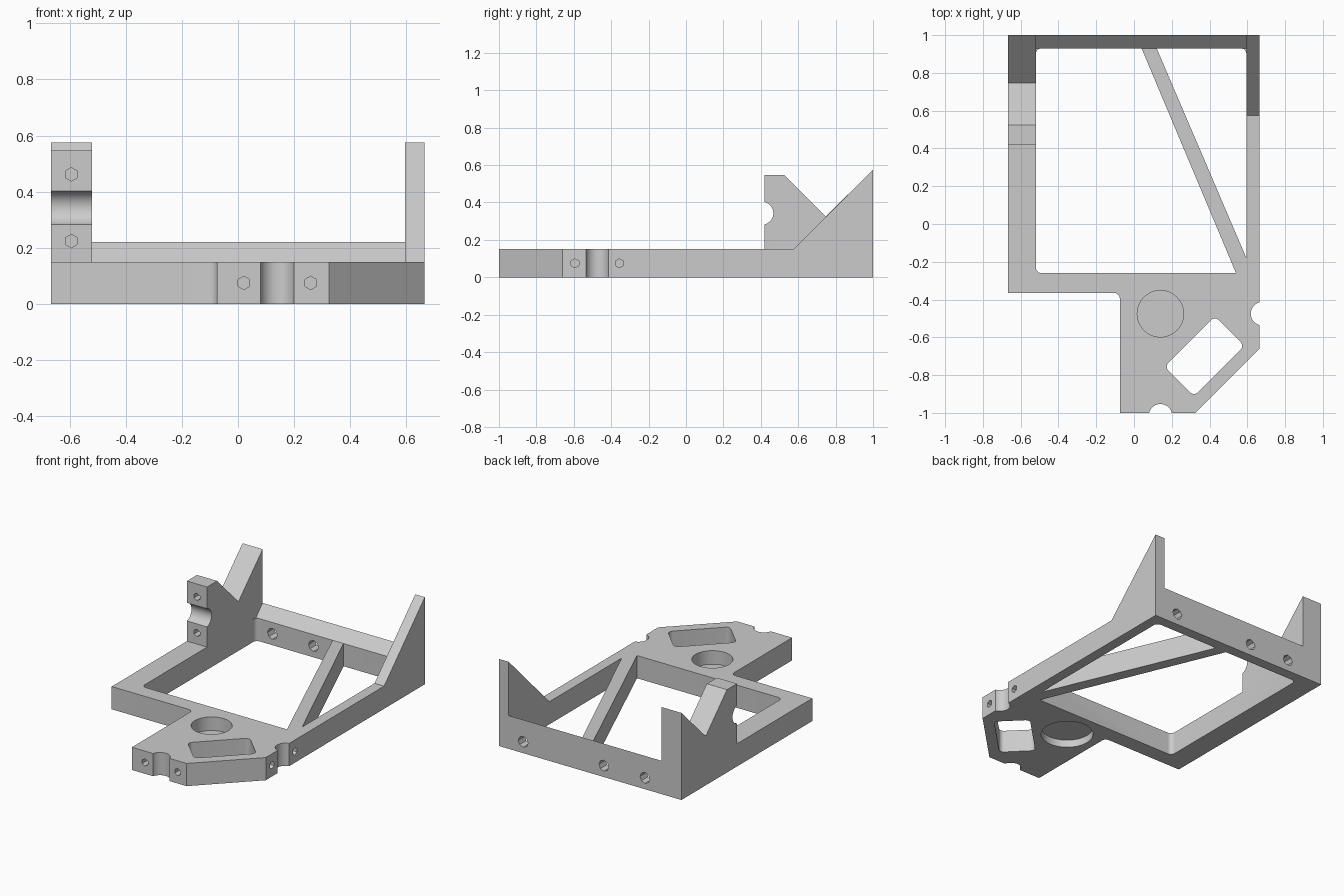
import bpy, bmesh
from math import sin, cos, pi, sqrt
from mathutils import Vector

old = bpy.data.objects.get("Cube")
if old:
    bpy.data.objects.remove(old, do_unlink=True)

gray = bpy.data.materials.new("plain_gray")
gray.use_nodes = True
COLOR = (0.6, 0.6, 0.6, 1)
gray.diffuse_color = COLOR
gray.node_tree.nodes["Principled BSDF"].inputs["Base Color"].default_value = COLOR

T = 0.15                      # plate thickness
L, R = -0.667, 0.665          # outer sides
IL, IR, IB = -0.52, 0.595, 0.93   # inner sides of the frame
PLACE = {"x": lambda u, v, w: (w, u, v),
         "y": lambda u, v, w: (u, w, v),
         "z": lambda u, v, w: (u, v, w)}


def prism(name, pts, axis, lo, hi):
    """Extrude a 2D profile along an axis."""
    bm = bmesh.new()
    face = bm.faces.new([bm.verts.new(PLACE[axis](u, v, lo)) for u, v in pts])
    ext = bmesh.ops.extrude_face_region(bm, geom=[face])
    shift = Vector(PLACE[axis](0, 0, hi - lo))
    for v in ext["geom"]:
        if isinstance(v, bmesh.types.BMVert):
            v.co += shift
    bmesh.ops.recalc_face_normals(bm, faces=bm.faces[:])
    mesh = bpy.data.meshes.new(name)
    bm.to_mesh(mesh)
    bm.free()
    mesh.materials.append(gray)
    ob = bpy.data.objects.new(name, mesh)
    bpy.context.collection.objects.link(ob)
    return ob


def ring(u, v, r, n):
    return [(u + r * sin(2 * pi * i / n), v + r * cos(2 * pi * i / n)) for i in range(n)]


def rounded(pts, corners, r=0.03, steps=6):
    """Round the right-angled corners whose indices are listed."""
    out = []
    for i, p in enumerate(pts):
        if i not in corners:
            out.append(p)
            continue
        p = Vector(p)
        a = (Vector(pts[i - 1]) - p).normalized() * r
        b = (Vector(pts[(i + 1) % len(pts)]) - p).normalized() * r
        for k in range(steps + 1):
            t = pi / 2 * k / steps
            out.append(tuple(p + a + b - a * sin(t) - b * cos(t))[:2])
    # arcs run from the incoming edge to the outgoing edge
    return out


def combine(ob, other, op):
    mod = ob.modifiers.new(op.lower(), "BOOLEAN")
    mod.operation, mod.solver, mod.object = op, "EXACT", other
    bpy.context.view_layer.objects.active = ob
    bpy.ops.object.modifier_apply(modifier=mod.name)
    bpy.data.objects.remove(other, do_unlink=True)


# Flat frame with the front mounting tab
outline = [(L, 1), (L, -0.365), (-0.075, -0.365), (-0.075, -1),
           (0.325, -1), (R, -0.66), (R, 1)]
frame = prism("mounting_frame", rounded(outline, [2]), "z", 0, T)

# Notched upright, plain brace and sloped rear ridge
upright = [(0.42, 0.05), (0.42, 0.547), (0.525, 0.547), (0.747, 0.325),
           (1, 0.575), (1, 0.05)]
brace = [(0.47, 0.05), (0.575, T), (1, 0.575), (1, 0.05)]
ridge = [(IB, 0.05), (IB, T), (1, 0.22), (1, 0.05)]
combine(frame, prism("upright", upright, "x", L, IL), "UNION")
combine(frame, prism("brace", brace, "x", IR, R), "UNION")
combine(frame, prism("ridge", ridge, "x", L + 0.05, R - 0.03), "UNION")


def cut(pts, axis, lo, hi):
    cutter = prism("cutter", pts, axis, lo, hi)
    cutter.hide_render = True
    combine(frame, cutter, "DIFFERENCE")


# Frame openings on each side of the diagonal strut
cut(rounded([(IL, IB), (0.04, IB), (0.54, -0.26), (IL, -0.26)], [0, 3]), "z", -0.1, T + 0.02)
cut(rounded([(0.12, IB), (IR, IB), (IR, -0.18)], [1]), "z", -0.1, T + 0.02)

# Slanted rectangular slot
h, w, s = 0.189, 0.111, sqrt(0.5)
slot = [(0.373 + (a - b) * s, -0.70 + (a + b) * s)
        for a, b in [(-h, -w), (h, -w), (h, w), (-h, w)]]
cut(rounded(slot, range(4)), "z", -0.1, 0.3)

# Round pocket above and wider recess below, with a thin web between
cut(ring(0.14, -0.475, 0.123, 48), "z", 0.06, 0.3)
cut(ring(0.14, -0.475, 0.16, 48), "z", -0.1, 0.05)

# Half-round notches, each flanked by two screw holes
OFF, HOLE, DEEP = 0.119, 0.024, 0.1
cut(ring(0.14, -1.015, 0.062, 40), "z", -0.1, 0.3)
cut(ring(R + 0.015, -0.475, 0.062, 40), "z", -0.1, 0.3)
cut(ring(0.405, 0.343, 0.062, 40), "x", L - 0.1, IL + 0.1)
for d in (-OFF, OFF):
    cut(ring(0.14 + d, 0.075, HOLE, 6), "y", -1.1, -1 + DEEP)
    cut(ring(-0.475 + d, 0.075, HOLE, 6), "x", R - DEEP, R + 0.1)
    cut(ring(-0.594, 0.343 + d, HOLE, 6), "y", 0.3, 0.42 + DEEP)

# Through holes in the rear rail
for x in (-0.4, -0.1, 0.49):
    cut(ring(x, 0.075, 0.036, 8), "y", 0.9, 1.1)

bpy.ops.object.select_all(action="DESELECT")
frame.select_set(True)
bpy.context.view_layer.objects.active = frame
bpy.ops.object.shade_smooth_by_angle(angle=pi / 6)
